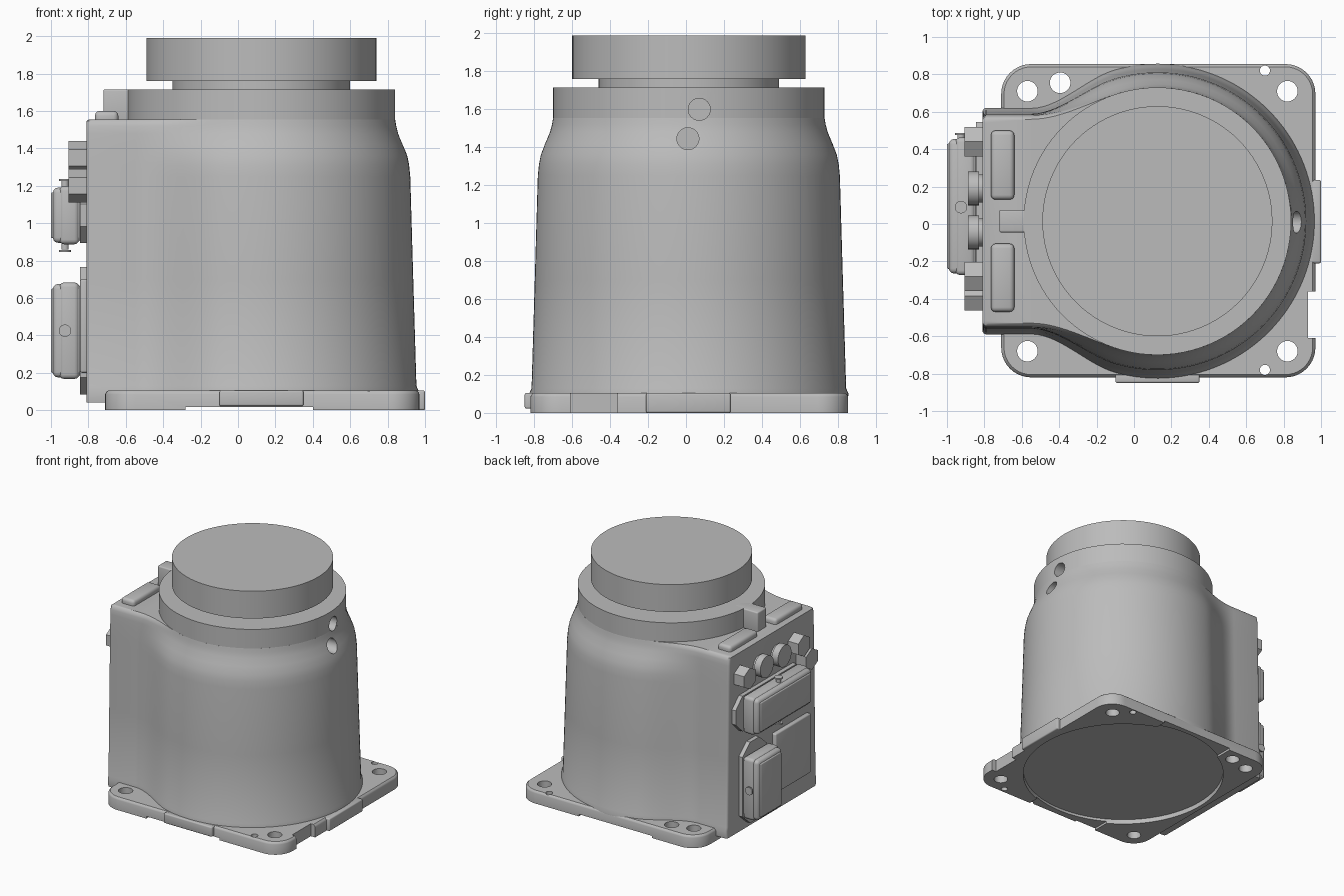
import bpy, bmesh, math
from mathutils import Matrix, Vector

if "Cube" in bpy.data.objects:
    bpy.data.objects.remove(bpy.data.objects["Cube"], do_unlink=True)

CX, CY = 0.125, 0.015      # axis of the round body
PANEL = -0.81              # connector panel plane

metal = bpy.data.materials.new("cast grey")
metal.use_nodes = True
GREY = (0.5, 0.5, 0.5, 1)
metal.diffuse_color = GREY
metal.node_tree.nodes["Principled BSDF"].inputs["Base Color"].default_value = GREY


def finish(bm, name, angle=35):
    bmesh.ops.recalc_face_normals(bm, faces=bm.faces)
    me = bpy.data.meshes.new(name)
    bm.to_mesh(me)
    bm.free()
    ob = bpy.data.objects.new(name, me)
    bpy.context.collection.objects.link(ob)
    me.materials.append(metal)
    smooth(ob, angle)
    return ob


def smooth(ob, angle=35):
    bpy.ops.object.select_all(action='DESELECT')
    ob.select_set(True)
    bpy.context.view_layer.objects.active = ob
    bpy.ops.object.shade_smooth_by_angle(angle=math.radians(angle))


def box(name, x, y, z, bevel=0, segments=3):
    bm = bmesh.new()
    bmesh.ops.create_cube(bm, size=1)
    for v in bm.verts:
        for i, (a, b) in enumerate((x, y, z)):
            v.co[i] = a if v.co[i] < 0 else b
    if bevel:
        bmesh.ops.bevel(bm, geom=bm.edges[:], offset=bevel, segments=segments,
                        profile=0.5, affect='EDGES')
    return finish(bm, name)


def cylinder(name, start, end, r, sides=32):
    a, b = Vector(start), Vector(end)
    bm = bmesh.new()
    turn = (b - a).to_track_quat('Z', 'Y').to_matrix().to_4x4()
    bmesh.ops.create_cone(bm, cap_ends=True, segments=sides, radius1=r, radius2=r,
                          depth=(b - a).length, matrix=Matrix.Translation((a + b) / 2) @ turn)
    return finish(bm, name)


def loft(name, rings):
    bm = bmesh.new()
    loops = [[bm.verts.new(p) for p in ring] for ring in rings]
    n = len(loops[0])
    for low, high in zip(loops, loops[1:]):
        for i in range(n):
            j = (i + 1) % n
            bm.faces.new((low[i], low[j], high[j], high[i]))
    bm.faces.new(loops[0][::-1])
    bm.faces.new(loops[-1])
    return finish(bm, name)


def cut(ob, cutter):
    mod = ob.modifiers.new("cut", 'BOOLEAN')
    mod.operation = 'DIFFERENCE'
    mod.solver = 'EXACT'
    mod.object = cutter
    bpy.context.view_layer.objects.active = ob
    bpy.ops.object.modifier_apply(modifier=mod.name)
    bpy.data.objects.remove(cutter, do_unlink=True)


def rounded_rect(x0, x1, y0, y1, r, z, steps=10):
    corners = ((x1 - r, y1 - r), (x0 + r, y1 - r), (x0 + r, y0 + r), (x1 - r, y0 + r))
    pts = []
    for q, (cx, cy) in enumerate(corners):
        for k in range(steps + 1):
            t = math.pi / 2 * (q + k / steps)
            pts.append((cx + r * math.cos(t), cy + r * math.sin(t), z))
    return pts


# Housing: round shell blended into a square connector box
def housing_ring(z, r, w, back, corner=0.02):
    dx = -0.225
    join = math.atan2(math.sqrt(r * r - dx * dx), dx)
    half = [(r * math.cos(join * k / 40), r * math.sin(join * k / 40)) for k in range(41)]
    x1, y1 = half[-1]
    x0 = -0.55 - CX
    slope = -x1 / y1 * (x1 - x0)
    for k in range(1, 15):
        t = 1 - k / 14
        h = t * t * (3 - 2 * t)
        half.append((x0 + (x1 - x0) * t, w + (y1 - w) * h + slope * (t ** 3 - t ** 2)))
    for k in range(5):
        t = math.pi / 2 * k / 4
        half.append((back - CX + corner - corner * math.sin(t), w - corner + corner * math.cos(t)))
    full = half + [(x, -y) for x, y in half[:0:-1]]
    return [(CX + x, CY + y, z) for x, y in full]


profile = ((0.04, 0.832, 0.597), (0.1, 0.842, 0.605), (0.13, 0.829, 0.595), (0.7, 0.812, 0.585),
           (1.25, 0.796, 0.575), (1.31, 0.79, 0.574), (1.36, 0.78, 0.573), (1.42, 0.757, 0.571),
           (1.48, 0.732, 0.569), (1.52, 0.721, 0.566), (1.545, 0.717, 0.558))
rings = [housing_ring(z, r, w, PANEL) for z, r, w in profile]
rings.append(housing_ring(1.555, 0.715, 0.545, PANEL + 0.012))
housing = loft("housing", rings)

collar = cylinder("collar", (CX, CY, 1.4), (CX, CY, 1.715), 0.715, 96)
for y, z in ((0.07, 1.6), (0.01, 1.445)):
    for part in (housing, collar):
        cut(part, cylinder("side_hole_cutter", (0.72, y, z), (1.2, y, z), 0.058))
smooth(housing)
smooth(collar)
cylinder("neck", (CX, CY, 1.7), (CX, CY, 1.77), 0.475, 96)
cylinder("turning_cap", (CX, CY, 1.76), (CX, CY, 1.99), 0.615, 96)

# Box top: tab and two raised pads
box("top_tab", (-0.72, -0.5), (-0.045, 0.075), (1.53, 1.715), 0.01)
for name, y in (("back_pad", (0.13, 0.5)), ("front_pad", (-0.47, -0.105))):
    box(name, (-0.765, -0.64), y, (1.52, 1.6), 0.025)

# Mounting flange with feet, recess, notch and bolt holes
edges = (-0.71, 0.97, -0.82, 0.855)


def flange_ring(z, inset):
    x0, x1, y0, y1 = edges
    return rounded_rect(x0 + inset, x1 - inset, y0 + inset, y1 - inset, 0.16 - inset, z)


flange = loft("mounting_flange", [flange_ring(0, 0), flange_ring(0.085, 0),
                                  flange_ring(0.095, 0.004), flange_ring(0.105, 0.015)])
cut(flange, cylinder("recess_cutter", (CX, CY, -0.1), (CX, CY, 0.07), 0.8, 96))
cut(flange, box("slot_cutter", (-0.28, 0.4), (-1, 1), (-0.1, 0.018)))
cut(flange, box("notch_cutter", (0.93, 1.1), (-0.61, -0.36), (-0.1, 0.2)))
bolts = [(x, y, 0.055) for x in (-0.57, 0.82) for y in (-0.68, 0.71)]
bolts += [(-0.395, 0.755, 0.055), (0.7, 0.82, 0.027), (0.7, -0.78, 0.027)]
for x, y, r in bolts:
    cut(flange, cylinder("bolt_cutter", (x, y, -0.1), (x, y, 0.2), r))
smooth(flange)
box("front_stop", (-0.1, 0.35), (-0.85, -0.8), (0.022, 0.105), 0.01)
box("left_stop", (0.94, 1.0), (-0.21, 0.235), (0, 0.105), 0.01)

# Panel plugs
for i, (y, z) in enumerate(((0.44, 1.35), (-0.28, 1.35), (-0.385, 1.2))):
    cylinder(f"hex_plug_{i + 1}", (PANEL + 0.02, y, z), (-0.905, y, z), 0.09, 6)
for i, y in enumerate((0.19, -0.045)):
    cylinder(f"round_plug_{i + 1}", (PANEL + 0.02, y, 1.35), (-0.87, y, 1.35), 0.075)
    cylinder(f"round_plug_cap_{i + 1}", (-0.83, y, 1.35), (-0.888, y, 1.35), 0.09)


# Panel connectors: eared plate, rounded shell and face plate
def connector(name, y, z, upright):
    box(name + "_shell", (-0.99, -0.84), y, (z[0], z[1]), 0.028)
    box(name + "_face", (-1.0, -0.97), (y[0] + 0.025, y[1] - 0.025),
        (z[0] + 0.025, z[1] - 0.025), 0.008)
    box(name + "_rim", (-0.955, -0.85), (y[0] - 0.008, y[1] + 0.008),
        (z[0] - 0.008, z[1] + 0.008), 0.025)
    my, mz = sum(y) / 2, sum(z) / 2
    long, wide = (z[1] - mz, y[1] - my) if upright else (y[1] - my, z[1] - mz)
    tip, ear = long + 0.09, 0.06
    shape = [(tip, -ear), (tip, ear), (long, wide), (-long, wide),
             (-tip, ear), (-tip, -ear), (-long, -wide), (long, -wide)]
    if upright:
        shape = [(b, a) for a, b in shape]
    loft(name + "_plate", [[(x, my + a, mz + b) for a, b in shape] for x in (-0.845, -0.8)])


connector("upper_connector", (-0.265, 0.455), (0.895, 1.19), False)
connector("lower_connector", (0.13, 0.455), (0.175, 0.675), True)
cylinder("upper_knob_stem", (-0.925, 0.09, 0.86), (-0.925, 0.09, 1.225), 0.02)
cylinder("lower_knob_stem", (-0.925, 0.11, 0.425), (-0.925, 0.475, 0.425), 0.02)
for z in (0.845, 1.225):
    cylinder("upper_knob", (-0.925, 0.09, z), (-0.925, 0.09, z + 0.012), 0.033)
for y in (0.1, 0.475):
    cylinder("lower_knob", (-0.925, y, 0.425), (-0.925, y + 0.012, 0.425), 0.033)

# Blank cover beside the lower connector
box("cover_plate", (-0.845, -0.8), (-0.46, 0.01), (0.2, 0.7), 0.012)
